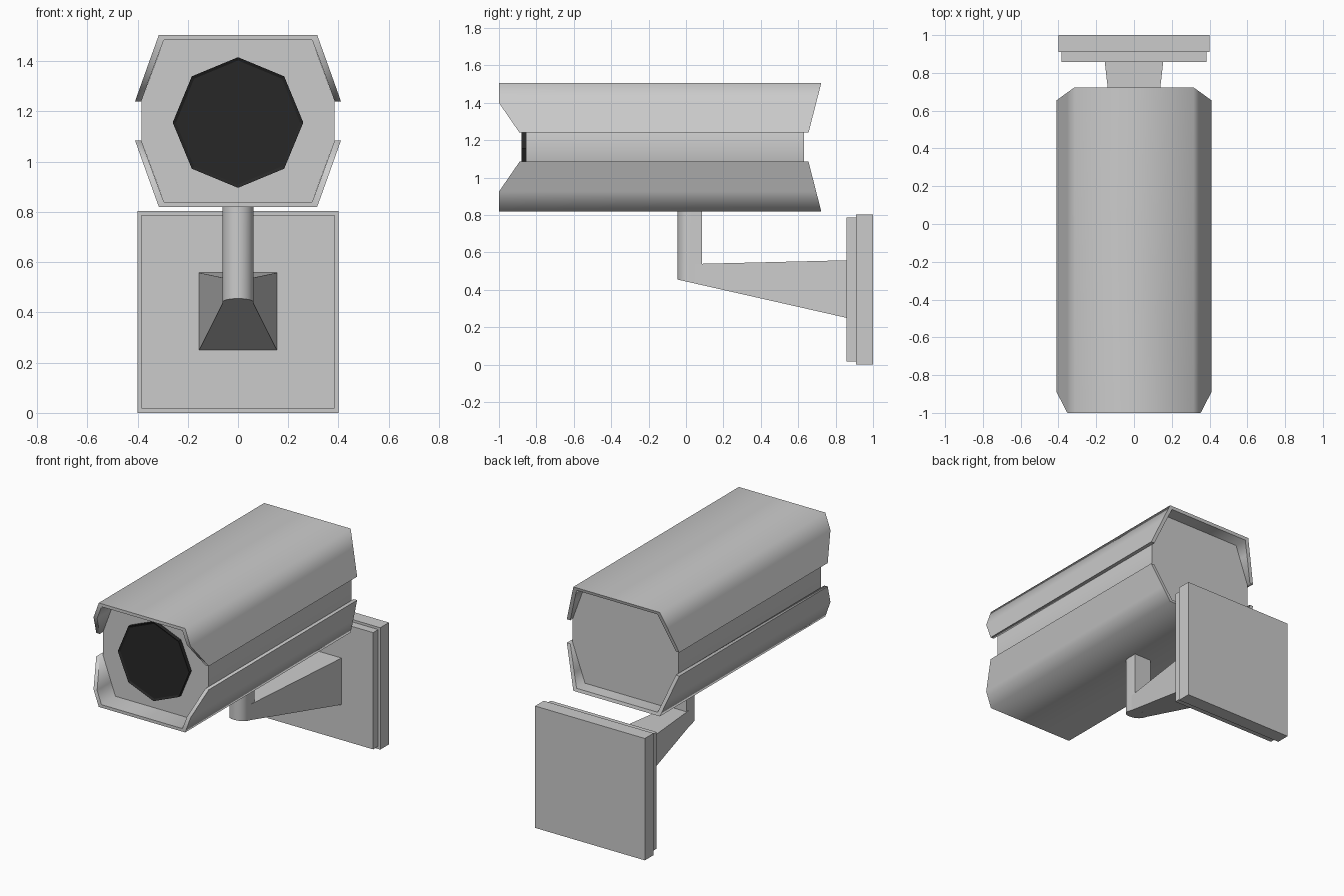
import bpy, bmesh, math
from mathutils import Vector

if "Cube" in bpy.data.objects:
    bpy.data.objects.remove(bpy.data.objects["Cube"])

MID_Z = 1.1625   # mirror height of the housing


def finish(name, bm, smooth=None):
    bmesh.ops.recalc_face_normals(bm, faces=bm.faces)
    me = bpy.data.meshes.new(name)
    bm.to_mesh(me)
    bm.free()
    ob = bpy.data.objects.new(name, me)
    bpy.context.collection.objects.link(ob)
    if smooth:
        bpy.ops.object.select_all(action='DESELECT')
        bpy.context.view_layer.objects.active = ob
        ob.select_set(True)
        bpy.ops.object.shade_smooth_by_angle(angle=math.radians(smooth))
    return ob


def loft(name, ring_a, ring_b, smooth=None):
    """Closed solid between two matching rings of points."""
    bm = bmesh.new()
    a = [bm.verts.new(p) for p in ring_a]
    b = [bm.verts.new(p) for p in ring_b]
    n = len(a)
    for i in range(n):
        j = (i + 1) % n
        bm.faces.new((a[i], a[j], b[j], b[i]))
    bm.faces.new(a)
    bm.faces.new(b)
    return finish(name, bm, smooth)


def box(name, x, y0, y1, z0, z1):
    ring = [(-x, z0), (x, z0), (x, z1), (-x, z1)]
    return loft(name, [(px, y0, pz) for px, pz in ring], [(px, y1, pz) for px, pz in ring])


def shell(name, flip):
    """Bent cover sheet with slanted ends; flip mirrors it to the underside."""
    half_out = [(0.41, 1.24), (0.353, 1.40), (0.315, 1.505)]
    half_in = [(0.385, 1.24), (0.327, 1.40), (0.295, 1.485)]

    def point(x, z, back):
        t = max(0, (1.40 - z) / 0.16)
        y = 0.655 + 0.068 * (z - 1.24) / 0.265 if back else -1 + 0.11 * t
        return (x, y, 2 * MID_Z - z if flip else z)

    bm = bmesh.new()
    rows = []
    for half in (half_out, half_in):
        line = half + [(-x, z) for x, z in reversed(half)]
        for back in (False, True):
            rows.append([bm.verts.new(point(x, z, back)) for x, z in line])
    of, ob, nf, nb = rows
    for p, q in ((of, ob), (ob, nb), (nb, nf), (nf, of)):
        for i in range(5):
            bm.faces.new((p[i], p[i + 1], q[i + 1], q[i]))
    for i in (0, 5):
        bm.faces.new((of[i], ob[i], nb[i], nf[i]))
    return finish(name, bm, 75)


# Camera housing with its two covers
quarter = [(0.385, 1.24), (0.295, 1.485)]
upper = quarter + [(-x, z) for x, z in reversed(quarter)]
profile = upper + [(x, 2 * MID_Z - z) for x, z in reversed(upper)]
loft("camera_body", [(x, -0.855, z) for x, z in profile],
     [(x, 0.63, z) for x, z in profile], 75)
shell("top_cover", False)
shell("bottom_cover", True)

# Octagonal lens with a thin raised rim
bm = bmesh.new()
rings = []
for r, y in ((0.26, -0.85), (0.26, -0.88), (0.247, -0.873)):
    rings.append([bm.verts.new((r * math.sin(k * math.pi / 4), y,
                                1.156 + r * math.cos(k * math.pi / 4))) for k in range(8)])
for p, q in zip(rings, rings[1:]):
    for i in range(8):
        j = (i + 1) % 8
        bm.faces.new((p[i], p[j], q[j], q[i]))
bm.faces.new(rings[0])
bm.faces.new(rings[-1])
lens = finish("lens", bm)
mat = bpy.data.materials.new("lens_black")
mat.diffuse_color = (0.02, 0.02, 0.02, 1)
mat.use_nodes = True
mat.node_tree.nodes["Principled BSDF"].inputs["Base Color"].default_value = mat.diffuse_color
lens.data.materials.append(mat)


# Mount post: rounded front, flat back, bottom cut along the arm's slope
def slope(y):
    return 0.455 - 0.228 * (y + 0.045)


outline = [(0.062, 0.085)]
outline += [(0.062 * math.cos(a), 0.017 - 0.062 * math.sin(a))
            for a in (math.pi * k / 12 for k in range(13))]
outline += [(-0.062, 0.085)]
loft("mount_post", [(x, y, slope(y)) for x, y in outline],
     [(x, y, 0.825) for x, y in outline], 35)

# Tapered arm widening towards the wall
loft("mount_arm",
     [(s * 0.06, 0.03, z) for s, z in ((-1, slope(0.03)), (1, slope(0.03)), (1, 0.538), (-1, 0.538))],
     [(s * 0.155, 0.86, z) for s, z in ((-1, 0.25), (1, 0.25), (1, 0.558), (-1, 0.558))])

# Wall plates
box("front_plate", 0.385, 0.857, 0.912, 0.018, 0.787)
box("wall_plate", 0.40, 0.91, 1.0, 0.0, 0.803)
